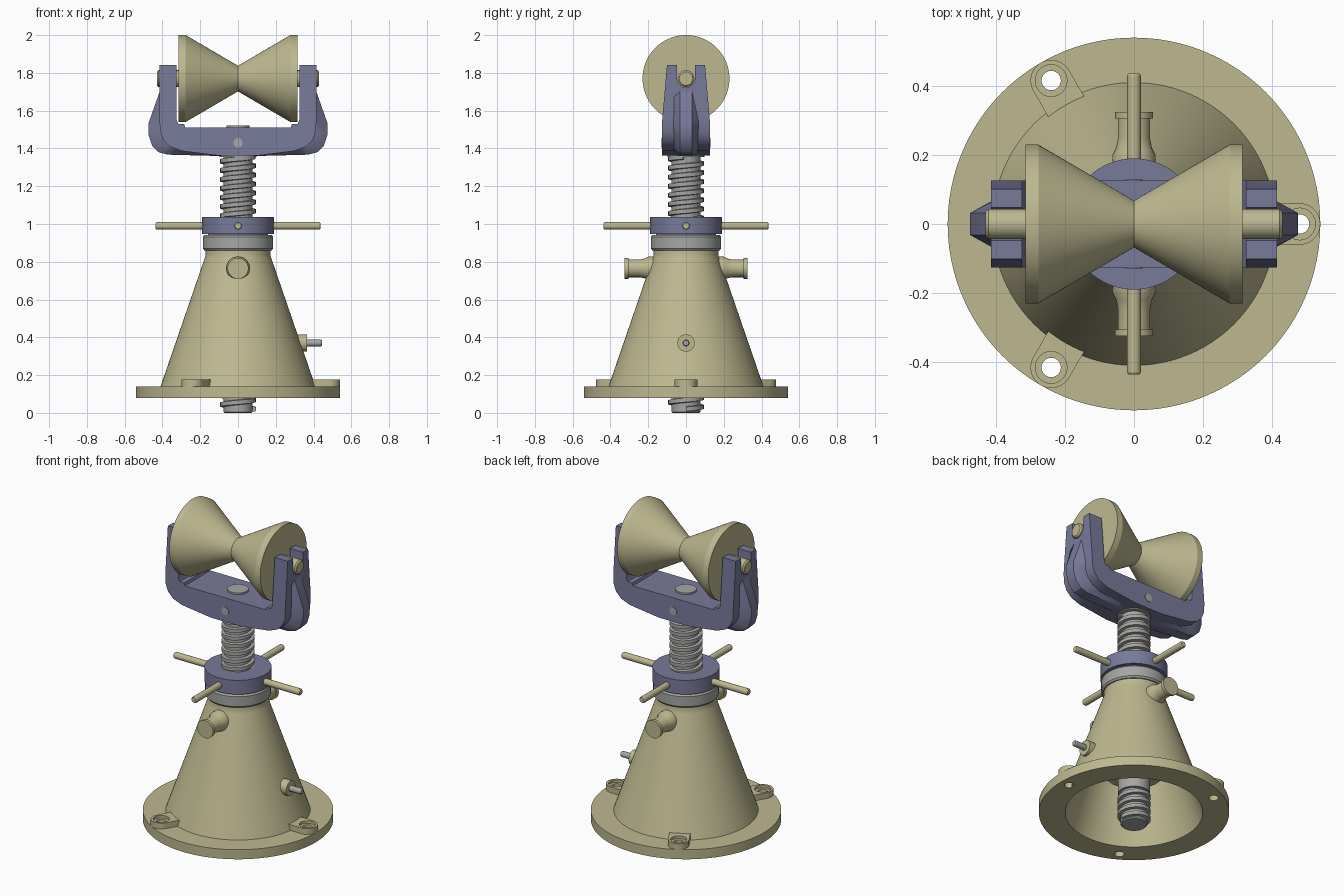
import bpy, bmesh
from math import sin, cos, pi, tau, radians
from mathutils import Matrix, Vector

cube = bpy.data.objects.get("Cube")
if cube:
    bpy.data.objects.remove(cube, do_unlink=True)


def material(name, rgb):
    m = bpy.data.materials.new(name)
    m.use_nodes = True
    m.diffuse_color = (*rgb, 1)
    m.node_tree.nodes["Principled BSDF"].inputs["Base Color"].default_value = (*rgb, 1)
    return m


TAN = material("tan paint", (0.51, 0.48, 0.28))
BLUE = material("slate blue paint", (0.19, 0.195, 0.32))
GREY = material("grey steel", (0.38, 0.38, 0.37))


def loft(name, rings, mat, matrix=Matrix(), loop=False):
    """Skin a list of point rings; cap the ends unless they loop."""
    bm = bmesh.new()
    vr = [[bm.verts.new(matrix @ Vector(p)) for p in ring] for ring in rings]
    n = len(vr[0])
    for a, b in zip(vr, vr[1:] + vr[:1] if loop else vr[1:]):
        for i in range(n):
            j = (i + 1) % n
            bm.faces.new((a[i], a[j], b[j], b[i]))
    if not loop:
        bm.faces.new(vr[0])
        bm.faces.new(vr[-1])
    bmesh.ops.recalc_face_normals(bm, faces=bm.faces)
    mesh = bpy.data.meshes.new(name)
    bm.to_mesh(mesh)
    bm.free()
    mesh.materials.append(mat)
    ob = bpy.data.objects.new(name, mesh)
    bpy.context.collection.objects.link(ob)
    smooth(ob)
    return ob


def select(ob):
    bpy.ops.object.select_all(action='DESELECT')
    ob.select_set(True)
    bpy.context.view_layer.objects.active = ob


def smooth(ob):
    select(ob)
    bpy.ops.object.shade_smooth_by_angle(angle=radians(28))


def lathe(name, profile, mat, matrix=Matrix(), loop=False, n=64):
    rings = [[(r * cos(tau * i / n), r * sin(tau * i / n), h) for i in range(n)]
             for r, h in profile]
    return loft(name, rings, mat, matrix, loop)


def prism(name, outline, lo, hi, mat, matrix=Matrix()):
    return loft(name, [[(x, y, z) for x, y in outline] for z in (lo, hi)], mat, matrix)


def cut(ob, cutter):
    cutter.hide_render = True
    mod = ob.modifiers.new("cut", 'BOOLEAN')
    mod.operation, mod.solver, mod.object = 'DIFFERENCE', 'EXACT', cutter
    select(ob)
    bpy.ops.object.modifier_apply(modifier=mod.name)
    bpy.data.objects.remove(cutter, do_unlink=True)
    smooth(ob)


def outward(angle, z):
    """Local z points horizontally outward at the given heading."""
    return (Matrix.Translation((0, 0, z)) @ Matrix.Rotation(angle, 4, 'Z')
            @ Matrix.Rotation(pi / 2, 4, 'Y'))


# Hollow conical housing with flange and inner guide tube
housing = lathe("housing", [
    (0.39, 0.08), (0.54, 0.08), (0.54, 0.14), (0.41, 0.14), (0.176, 0.82), (0.171, 0.835),
    (0.171, 0.866), (0.097, 0.866), (0.097, 0.33), (0.165, 0.33), (0.165, 0.72)],
    TAN, loop=True, n=96)

# Three bolt lugs with counterbored holes
arc = [radians(a) for a in range(-90, 91, 10)]
lug_outline = ([(0.385, -0.06)] + [(0.48 + 0.06 * cos(a), 0.06 * sin(a)) for a in arc]
               + [(0.385, 0.06)])
for k in range(3):
    turn = Matrix.Rotation(k * tau / 3, 4, 'Z')
    spot = turn @ Matrix.Translation((0.48, 0, 0))
    lug = prism(f"bolt_lug_{k + 1}", lug_outline, 0.135, 0.176, TAN, turn)
    hole = [(0.028, 0), (0.028, 0.16), (0.046, 0.16), (0.046, 0.3)]
    cut(lug, lathe("hole_cutter", hole, TAN, spot, n=32))
    cut(housing, lathe("hole_cutter", [(0.028, 0), (0.028, 0.3)], TAN, spot, n=32))

# Lifting trunnions at front and back
for name, a in (("front", -pi / 2), ("back", pi / 2)):
    lathe(f"{name}_trunnion", [
        (0.062, 0.17), (0.062, 0.2), (0.052, 0.22), (0.047, 0.245), (0.047, 0.305),
        (0.055, 0.305), (0.055, 0.325)], TAN, outward(a, 0.765), n=40)

# Locking screw boss low on the left side
lathe("lock_boss", [(0.046, 0.3), (0.046, 0.365)], TAN, outward(0, 0.37), n=32)
lathe("lock_screw", [(0.018, 0.3), (0.018, 0.438), (0.014, 0.445)], GREY, outward(0, 0.37), n=24)

# Thrust bearing ring and turning nut with four bars
lathe("bearing_ring", [(0.178, 0.86), (0.186, 0.87), (0.186, 0.932), (0.178, 0.942)], GREY)
lathe("nut_neck", [(0.16, 0.935), (0.16, 0.96)], BLUE)
lathe("nut", [(0.19, 0.948), (0.19, 1.036)], BLUE)
for k in range(4):
    lathe(f"turning_bar_{k + 1}", [(0.02, 0.15), (0.02, 0.43), (0.016, 0.436)],
          TAN, outward(k * pi / 2, 0.99), n=24)

# Lifting screw: core, smooth middle, collar and top spigot
lathe("screw", [(0.07, 0), (0.076, 0.006), (0.076, 0.2), (0.092, 0.2), (0.092, 1.03),
                (0.076, 1.03), (0.076, 1.355), (0.098, 1.355), (0.098, 1.385),
                (0.06, 1.385), (0.06, 1.522)], GREY)


def thread(name, z0, z1, pitch=0.048, steps=40):
    rings = []
    for i in range(int((z1 - z0) / pitch * steps) + 1):
        a, z = tau * i / steps, z0 + pitch * i / steps
        rings.append([(r * cos(a), r * sin(a), z + d) for r, d in
                      ((0.07, -0.015), (0.094, -0.011), (0.094, 0.011), (0.07, 0.015))])
    loft(name, rings, GREY)


thread("lower_thread", 0.02, 0.2)
thread("upper_thread", 1.02, 1.355)


# Yoke: tapered U bracket, profile mirrored across x
def mirrored(half):
    return half + [(-x, z) for x, z in reversed(half)]


def section(outline, y):
    return [(x, y, z) for x, z in outline]


yoke_outline = mirrored([
    (0.28, 1.512), (0.285, 1.528), (0.315, 1.53), (0.325, 1.55), (0.325, 1.842),
    (0.415, 1.842), (0.415, 1.55), (0.413, 1.49), (0.395, 1.445), (0.36, 1.41),
    (0.3, 1.387), (0.1, 1.362)])
yoke = loft("yoke", [[(x, y * (0.8 if z > 1.8 else 1), z) for x, z in yoke_outline]
                     for y in (-0.126, 0.126)], BLUE)

# Open axle slots in both arms
slot = [(0.048 * cos(a), 0.048 * sin(a)) for a in (radians(d) for d in range(180, 361, 12))]
slot += [(0.048, 0.2), (-0.048, 0.2)]
to_yz = Matrix(((0, 0, 1, 0), (1, 0, 0, 0), (0, 1, 0, 1.771), (0, 0, 0, 1)))
cut(yoke, prism("slot_cutter", slot, -0.6, 0.6, BLUE, to_yz))

# Stiffening rib wrapped around the outside of the yoke
inner = [(-0.37, 1.7), (-0.36, 1.53), (-0.28, 1.45), (0.28, 1.45), (0.36, 1.53), (0.37, 1.7)]
crest = mirrored([(0.408, 1.72), (0.475, 1.53), (0.473, 1.47), (0.455, 1.415),
                  (0.42, 1.38), (0.37, 1.367), (0.1, 1.36)]) + inner
root = mirrored([(0.405, 1.7), (0.41, 1.55), (0.41, 1.5), (0.39, 1.45),
                 (0.355, 1.415), (0.3, 1.395), (0.1, 1.37)]) + inner
loft("yoke_rib", [section(root, -0.068), section(crest, -0.032),
                  section(crest, 0.032), section(root, 0.068)], BLUE)

# Cross pin through the yoke, flush on both faces
lathe("yoke_pin", [(0.025, -0.129), (0.025, 0.129)], GREY, outward(pi / 2, 1.43), n=32)

# Double-cone roller and its axle
lathe("roller", [(0.23, -0.315), (0.23, -0.277), (0.068, 0), (0.23, 0.277), (0.23, 0.315)],
      TAN, outward(0, 1.77), n=96)
lathe("axle", [(0.036, -0.43), (0.044, -0.422), (0.044, 0.422), (0.036, 0.43)],
      TAN, outward(0, 1.77), n=40)
